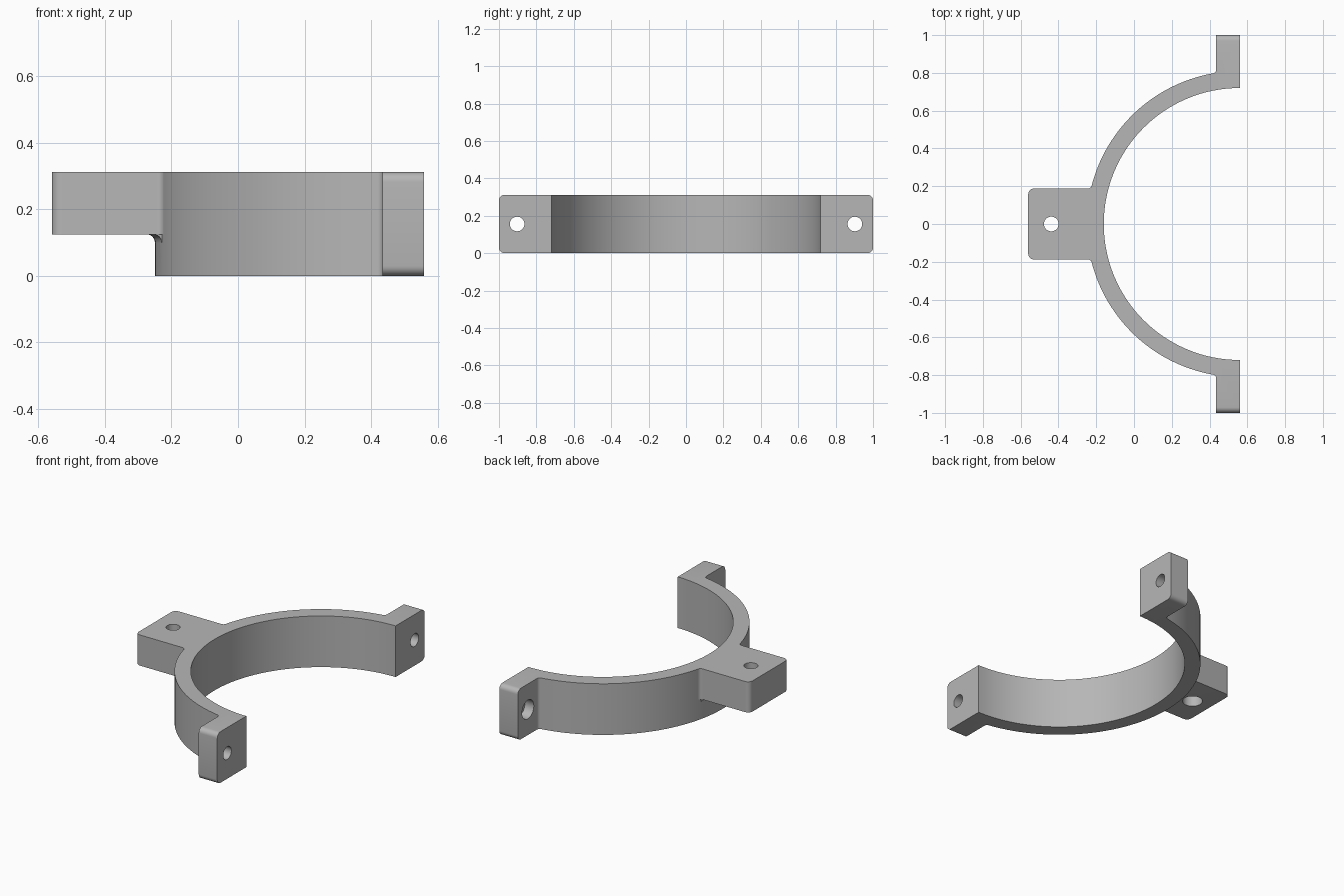
import bpy, bmesh
from math import sin, cos, pi, sqrt, asin, atan2
from mathutils import Vector, Matrix

default = bpy.data.objects.get("Cube")
if default:
    bpy.data.objects.remove(default, do_unlink=True)

CX = 0.56                 # ring centre and flat mating plane
R_IN, R_OUT = 0.72, 0.81
HEIGHT = 0.312
EAR_X, EAR_Y = 0.435, 1.0
TAB_X, TAB_Y, TAB_Z = -0.56, 0.188, 0.125
FILLET = 0.02

grey = bpy.data.materials.new("plain_grey")
grey.use_nodes = True
grey.diffuse_color = (0.47, 0.47, 0.47, 1)
grey.node_tree.nodes["Principled BSDF"].inputs["Base Color"].default_value = (0.47, 0.47, 0.47, 1)


def arc(cx, cy, r, a0, a1, n):
    steps = [a0 + (a1 - a0) * i / n for i in range(n + 1)]
    return [(cx + r * cos(a), cy + r * sin(a)) for a in steps]


def mirrored(points):
    """Close an upper half outline with its reflection across y = 0."""
    return points + [(x, -y) for x, y in reversed(points) if abs(y) > 1e-6]


def add_object(name, bm):
    bmesh.ops.recalc_face_normals(bm, faces=bm.faces)
    mesh = bpy.data.meshes.new(name)
    bm.to_mesh(mesh)
    bm.free()
    mesh.materials.append(grey)
    obj = bpy.data.objects.new(name, mesh)
    bpy.context.collection.objects.link(obj)
    return obj


def prism(outline, z0, z1):
    bm = bmesh.new()
    face = bm.faces.new([bm.verts.new((x, y, z0)) for x, y in outline])
    out = bmesh.ops.extrude_face_region(bm, geom=[face])
    verts = [v for v in out["geom"] if isinstance(v, bmesh.types.BMVert)]
    bmesh.ops.translate(bm, verts=verts, vec=(0, 0, z1 - z0))
    return bm


def rod(name, centre, axis, radius, length):
    """Cylinder starting at centre and running along axis."""
    bm = bmesh.new()
    axis = Vector(axis)
    turn = axis.to_track_quat('Z', 'Y').to_matrix().to_4x4()
    place = Matrix.Translation(Vector(centre) + axis * length / 2) @ turn
    bmesh.ops.create_cone(bm, cap_ends=True, segments=32, radius1=radius,
                          radius2=radius, depth=length, matrix=place)
    return add_object(name, bm)


def combine(target, other, operation):
    mod = target.modifiers.new(operation.lower(), 'BOOLEAN')
    mod.operation, mod.solver, mod.object = operation, 'EXACT', other
    bpy.context.view_layer.objects.active = target
    bpy.ops.object.modifier_apply(modifier=mod.name)
    bpy.data.objects.remove(other, do_unlink=True)


# Half ring with an ear at each end, blended at the ear roots
fx = EAR_X - FILLET
fy = sqrt((R_OUT + FILLET) ** 2 - (CX - fx) ** 2)
root = atan2(fy, fx - CX)
half = arc(CX, 0, R_OUT, pi, root, 36)
half += arc(fx, fy, FILLET, root - pi, 0, 6)[1:]
half += [(EAR_X, EAR_Y), (CX, EAR_Y)]
inner = arc(CX, 0, R_IN, pi / 2, 3 * pi / 2, 80)
outline = half + inner + [(x, -y) for x, y in reversed(half[1:])]
bm = prism(outline, 0, HEIGHT)
corners = [e for e in bm.edges if all(abs(v.co.y) > EAR_Y - 0.001 for v in e.verts)
           and abs(e.verts[0].co.x - e.verts[1].co.x) > 0.05]
bmesh.ops.bevel(bm, geom=corners, offset=0.03, segments=6, profile=0.5, affect='EDGES')
clamp = add_object("clamp_bracket", bm)

# Mounting tab with rounded outer corners and blended root
ty = TAB_Y + FILLET
tx = CX - sqrt((R_OUT + FILLET) ** 2 - ty ** 2)
tip = 0.03
half = arc(TAB_X + tip, TAB_Y - tip, tip, pi, pi / 2, 6)
half += arc(tx, ty, FILLET, -pi / 2, atan2(-ty, CX - tx), 6)
half += [(CX - 0.76 * cos(0.25), 0.76 * sin(0.25))]
combine(clamp, add_object("tab", prism(mirrored(half), TAB_Z, HEIGHT)), 'UNION')

# Concave blend under the tab, swept along the ring
f = 0.025
section = [(R_OUT - 0.02, TAB_Z + 0.02), (R_OUT - 0.02, TAB_Z - f)]
section += arc(R_OUT + f, TAB_Z - f, f, pi, pi / 2, 6)
section += [(R_OUT + f, TAB_Z + 0.02)]
spread = asin(TAB_Y / R_OUT) - 0.008
bm = bmesh.new()
start = bm.faces.new([bm.verts.new((CX - r * cos(spread), r * sin(spread), z))
                      for r, z in section])
geom = [start] + list(start.edges) + list(start.verts)
cap = bmesh.ops.duplicate(bm, geom=geom)
bmesh.ops.spin(bm, geom=geom, cent=(CX, 0, 0), axis=(0, 0, 1),
               angle=2 * spread, steps=16, use_duplicate=False)
bmesh.ops.remove_doubles(bm, verts=bm.verts, dist=0.0001)
combine(clamp, add_object("tab_blend", bm), 'UNION')

# Bolt holes, wider on the outer side of the ears and under the tab
HOLE, BORE = 0.039, 0.057
for side in (-1, 1):
    at = (EAR_X - 0.05, side * 0.903, HEIGHT / 2)
    combine(clamp, rod("ear_hole", at, (1, 0, 0), HOLE, 0.3), 'DIFFERENCE')
    combine(clamp, rod("ear_bore", at, (1, 0, 0), BORE, 0.11), 'DIFFERENCE')
at = (-0.438, 0, TAB_Z - 0.05)
combine(clamp, rod("tab_hole", at, (0, 0, 1), HOLE, 0.4), 'DIFFERENCE')
combine(clamp, rod("tab_bore", at, (0, 0, 1), BORE, 0.16), 'DIFFERENCE')

bpy.ops.object.select_all(action='DESELECT')
clamp.select_set(True)
bpy.context.view_layer.objects.active = clamp
bpy.ops.object.shade_smooth_by_angle(angle=0.5)
